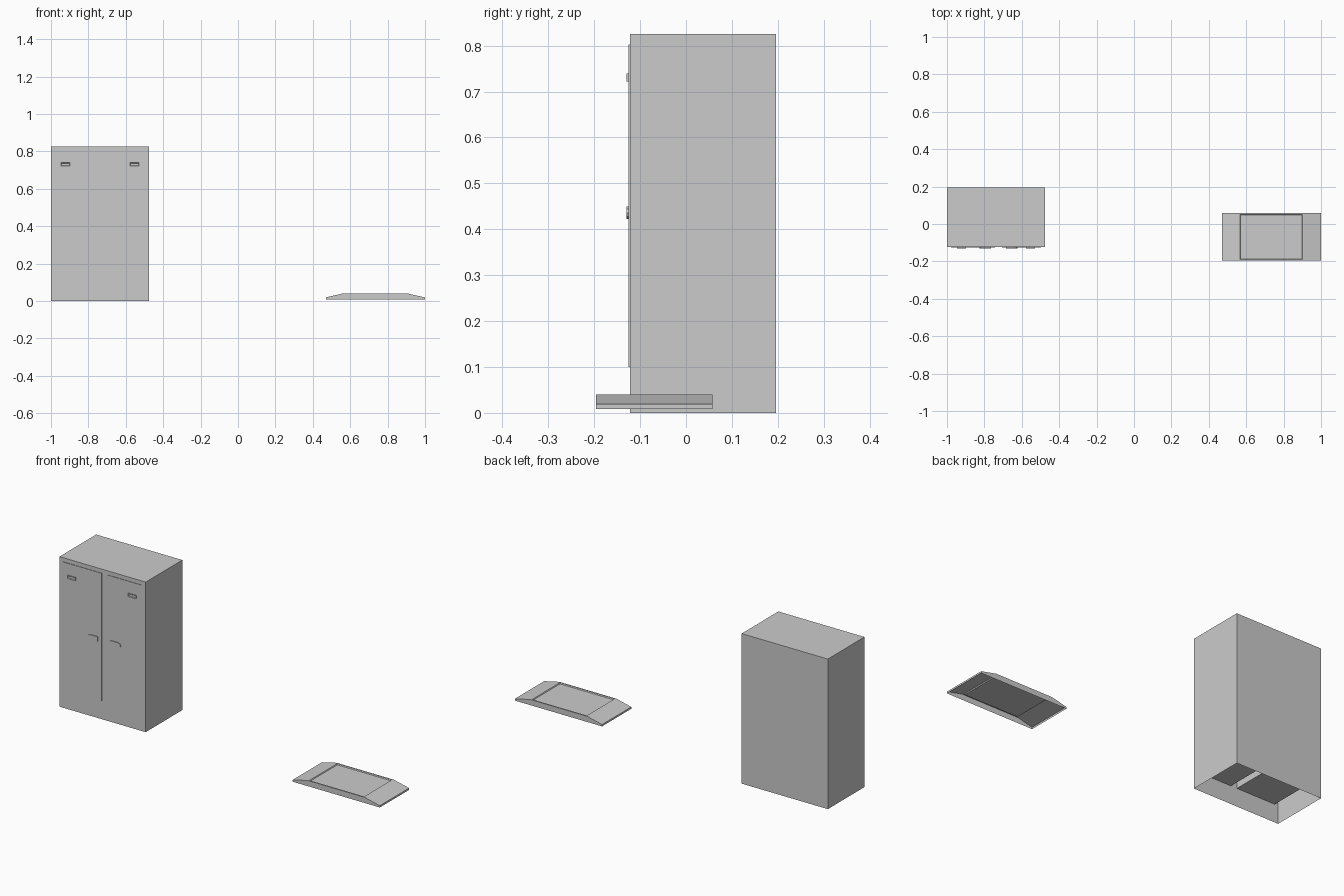
import bpy, bmesh
from mathutils import Vector

if "Cube" in bpy.data.objects:
    bpy.data.objects.remove(bpy.data.objects["Cube"])


def finish(name, bm):
    bmesh.ops.remove_doubles(bm, verts=bm.verts, dist=1e-5)
    bmesh.ops.recalc_face_normals(bm, faces=bm.faces)
    mesh = bpy.data.meshes.new(name)
    bm.to_mesh(mesh)
    bm.free()
    obj = bpy.data.objects.new(name, mesh)
    bpy.context.collection.objects.link(obj)
    return obj


def prism(bm, outline, y0, y1):
    """Extrude an x-z outline from y0 to y1."""
    front = bm.faces.new([bm.verts.new((x, y0, z)) for x, z in outline])
    ext = bmesh.ops.extrude_face_region(bm, geom=[front], use_keep_orig=True)
    verts = [g for g in ext['geom'] if isinstance(g, bmesh.types.BMVert)]
    bmesh.ops.translate(bm, verts=verts, vec=(0, y1 - y0, 0))
    bm.normal_update()


def rect(x0, x1, z0, z1):
    return [(x0, z0), (x1, z0), (x1, z1), (x0, z1)]


# Cabinet dimensions
FRONT, BACK, TOP = -0.122, 0.196, 0.825
DOOR_Z = (0.1, 0.803)
DOORS = {"left": (-0.979, -0.743), "right": (-0.706, -0.497)}
xs = [-1.0, *DOORS["left"], *DOORS["right"], -0.476]
zs = [0, *DOOR_Z, TOP]

# Cabinet shell: gridded front with two compartments, open underneath
bm = bmesh.new()
grid = [[bm.verts.new((x, FRONT, z)) for z in zs] for x in xs]
openings = []
for i in range(len(xs) - 1):
    for k in range(len(zs) - 1):
        f = bm.faces.new((grid[i][k], grid[i + 1][k], grid[i + 1][k + 1], grid[i][k + 1]))
        if k == 1 and i in (1, 3):
            openings.append(f)
rim = [e for e in bm.edges if e.is_boundary and not all(v.co.z == 0 for v in e.verts)]
ext = bmesh.ops.extrude_edge_only(bm, edges=rim)
bmesh.ops.translate(bm, vec=(0, BACK - FRONT, 0),
                    verts=[g for g in ext['geom'] if isinstance(g, bmesh.types.BMVert)])
bm.faces.new([bm.verts.new((x, BACK, z)) for x, z in rect(xs[0], xs[-1], 0, TOP)])
for f in openings:
    ext = bmesh.ops.extrude_face_region(bm, geom=[f])
    bmesh.ops.translate(bm, vec=(0, 0.298, 0),
                        verts=[g for g in ext['geom'] if isinstance(g, bmesh.types.BMVert)])
    if f.is_valid:
        bm.faces.remove(f)
finish("cabinet_body", bm)

# Doors, standing slightly proud of the body
for side, (x0, x1) in DOORS.items():
    bm = bmesh.new()
    prism(bm, rect(x0, x1, *DOOR_Z), -0.125, -0.115)
    finish(side + "_door", bm)

# Label holders with a sunken card slot
for side, x0 in (("left", -0.947), ("right", -0.578)):
    bm = bmesh.new()
    prism(bm, rect(x0, x0 + 0.049, 0.722, 0.739), -0.13, -0.124)
    face = min(bm.faces, key=lambda f: f.calc_center_median().y)
    bmesh.ops.inset_region(bm, faces=[face], thickness=0.004)
    bmesh.ops.translate(bm, verts=face.verts, vec=(0, 0.003, 0))
    finish(side + "_label_holder", bm)

# Latch handles with blunt pointed tips, mirrored about the centre post
HANDLE = [(0.04, 0.422), (0.085, 0.422), (0.097, 0.428), (0.101, 0.436),
          (0.097, 0.444), (0.085, 0.45), (0.04, 0.45)]
for side, s in (("left", -1), ("right", 1)):
    bm = bmesh.new()
    prism(bm, [(-0.725 + s * x, z) for x, z in HANDLE], -0.13, -0.124)
    finish(side + "_handle", bm)

# Floor ramp: sloped ends, sunken platform, open underneath
RAMP = [(0.47, 0.009), (0.47, 0.019), (0.56, 0.04), (0.907, 0.04), (1.0, 0.019), (1.0, 0.009)]
bm = bmesh.new()
prism(bm, RAMP, -0.196, 0.058)
bottom = min(bm.faces, key=lambda f: f.calc_center_median().z)
bm.faces.remove(bottom)
bmesh.ops.recalc_face_normals(bm, faces=bm.faces)
deck = max(bm.faces, key=lambda f: f.calc_center_median().z)
bmesh.ops.inset_region(bm, faces=[deck], thickness=0.01)
bmesh.ops.inset_region(bm, faces=[deck], thickness=0.004)
bmesh.ops.translate(bm, verts=deck.verts, vec=Vector((0, 0, -0.005)))
finish("floor_ramp", bm)
